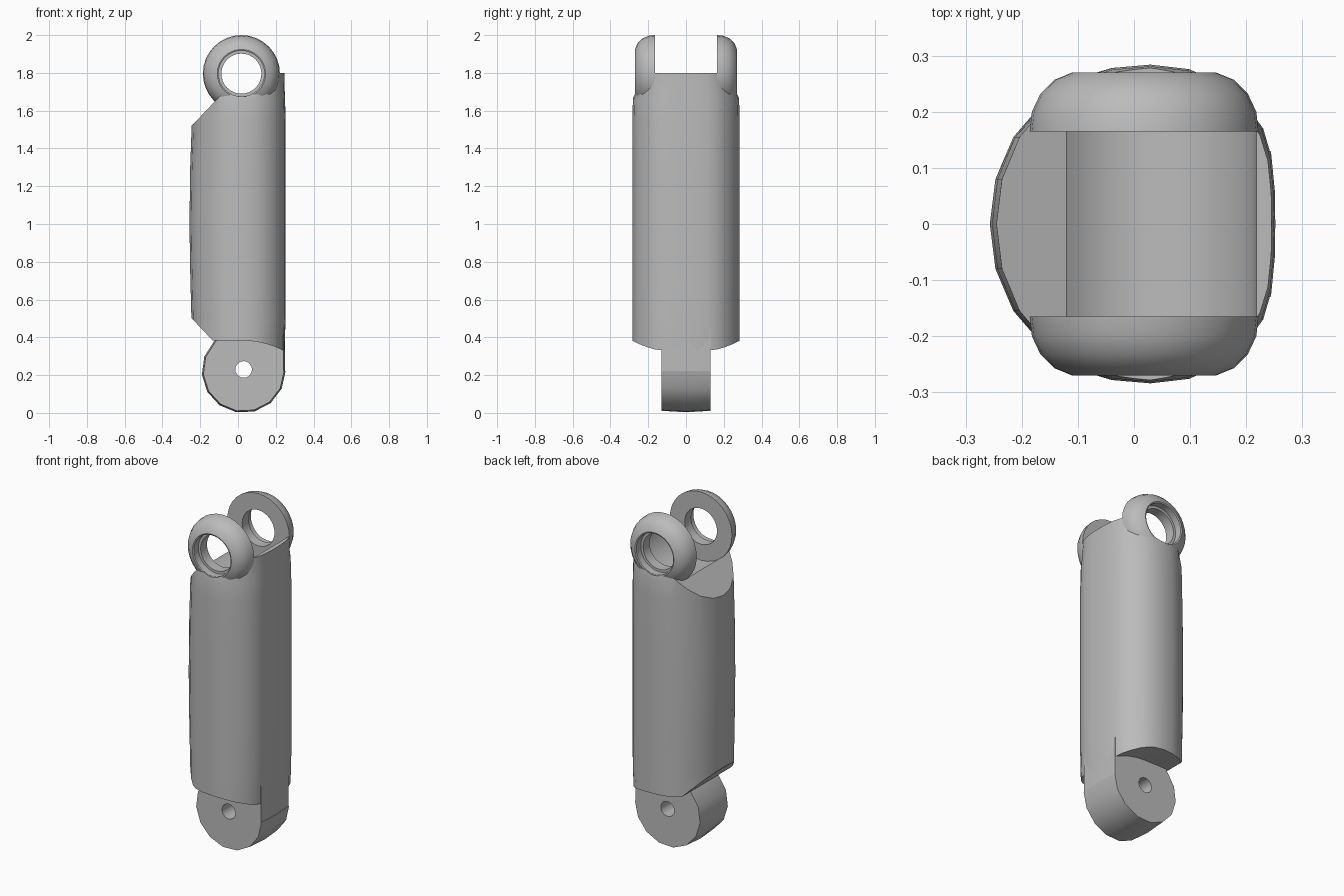
import bpy, bmesh, math
from mathutils import Vector

cube = bpy.data.objects.get("Cube")
if cube:
    bpy.data.objects.remove(cube, do_unlink=True)

grey = bpy.data.materials.new("plain grey")
grey.use_nodes = True
GREY = (0.5, 0.5, 0.5, 1)
grey.diffuse_color = GREY
grey.node_tree.nodes["Principled BSDF"].inputs["Base Color"].default_value = GREY


def finish(bm, name):
    """Turn a bmesh into a named object with clean normals."""
    bmesh.ops.remove_doubles(bm, verts=bm.verts, dist=0.0001)
    bmesh.ops.dissolve_degenerate(bm, edges=bm.edges, dist=0.0001)
    bmesh.ops.recalc_face_normals(bm, faces=bm.faces)
    mesh = bpy.data.meshes.new(name)
    bm.to_mesh(mesh)
    bm.free()
    mesh.materials.append(grey)
    obj = bpy.data.objects.new(name, mesh)
    bpy.context.collection.objects.link(obj)
    return obj


def activate(obj):
    bpy.ops.object.select_all(action='DESELECT')
    obj.select_set(True)
    bpy.context.view_layer.objects.active = obj


def smooth(obj, degrees=32):
    activate(obj)
    bpy.ops.object.shade_smooth_by_angle(angle=math.radians(degrees))


def cut(obj, cutter):
    """Subtract a cutter and discard it."""
    cutter.hide_render = True
    mod = obj.modifiers.new("cut", 'BOOLEAN')
    mod.operation = 'DIFFERENCE'
    mod.solver = 'EXACT'
    mod.object = cutter
    activate(obj)
    bpy.ops.object.modifier_apply(modifier=mod.name)
    bpy.data.objects.remove(cutter, do_unlink=True)


def bridge(bm, rings):
    for a, b in zip(rings, rings[1:]):
        for i in range(len(a)):
            j = (i + 1) % len(a)
            bm.faces.new((a[i], a[j], b[j], b[i]))


def revolve(name, profile, centre, sides):
    """Revolve a closed (radius, y) profile about an axis along y."""
    bm = bmesh.new()
    rings = []
    for k in range(sides):
        t = math.tau * k / sides
        rings.append([bm.verts.new((centre[0] + r * math.cos(t), y,
                                    centre[1] + r * math.sin(t))) for r, y in profile])
    bridge(bm, rings + rings[:1])
    return finish(bm, name)


UPPER = (0.018, 1.796)
LOWER = (0.03, 0.222)
SIDES = 32

# Main body: half of the cross-section, mirrored in y
half = [(-0.257, 0), (-0.247, 0.08), (-0.215, 0.155), (-0.165, 0.213), (-0.1, 0.26),
        (-0.04, 0.278), (0.03, 0.284), (0.1, 0.276), (0.16, 0.25), (0.205, 0.21),
        (0.235, 0.17), (0.25, 0.12), (0.256, 0.06), (0.257, 0)]
section = half + [(x, -y) for x, y in half[-2:0:-1]]


def bottom_z(x):
    return 0.383 - 0.055 * max(0, (x - 0.03) / 0.225) ** 2


bm = bmesh.new()
rings = [[bm.verts.new((x * 0.96, y, bottom_z(x))) for x, y in section]]
for z, left, right, depth in [(0.5, 0.96, 0.98, 1), (0.75, 0.985, 0.98, 1), (1, 1, 0.98, 1),
                              (1.3, 0.985, 0.98, 1), (1.55, 0.95, 0.98, 1),
                              (1.66, 0.94, 0.97, 0.99), (1.72, 0.94, 0.96, 0.945),
                              (1.8, 0.94, 0.955, 0.935)]:
    rings.append([bm.verts.new((x * (left if x < 0 else right), y * depth, z))
                  for x, y in section])
bridge(bm, rings)

# Caps made of strips running front to back
for ring in (rings[0], rings[-1]):
    n = len(ring)
    for i in range(len(half) - 1):
        corners = [ring[i], ring[i + 1], ring[(n - i - 1) % n], ring[(n - i) % n]]
        bm.faces.new(list(dict.fromkeys(corners)))

# Sloped ends on the rounded side
for point, normal in [((-0.245, 0, 1.52), (-1, 0, 0.95)), ((-0.245, 0, 0.5), (-1, 0, -0.95))]:
    result = bmesh.ops.bisect_plane(bm, geom=bm.verts[:] + bm.edges[:] + bm.faces[:],
                                    plane_co=Vector(point), plane_no=Vector(normal),
                                    clear_outer=True)
    rim = [e for e in result["geom_cut"] if isinstance(e, bmesh.types.BMEdge)]
    bmesh.ops.holes_fill(bm, edges=rim, sides=0)
body = finish(bm, "main_body")

# Curved slot between the upper lugs, with stepped pin holes either side
side = [(0.201, 0.165), (0.107, 0.165), (0.107, 0.225), (0.122, 0.225), (0.122, 0.4), (0, 0.4)]
cut(body, revolve("slot_cutter", [(r, -y) for r, y in side[::-1]] + side, UPPER, SIDES))
smooth(body)

# Pair of upper lugs with rounded outer rims and stepped holes
lug = [(0.106, 0.165), (0.204, 0.165), (0.2, 0.2), (0.185, 0.232), (0.16, 0.257),
       (0.128, 0.27), (0.121, 0.267), (0.121, 0.225), (0.106, 0.225)]
for name, s in (("front_upper_lug", -1), ("back_upper_lug", 1)):
    smooth(revolve(name, [(r, s * y) for r, y in lug], UPPER, SIDES), 35)

# Lower lug: rounded below, straight up on the flat side, slightly crowned
outline = [(0.222 * math.cos(a), 0.222 * math.sin(a))
           for a in (math.radians(d) for d in range(135, 361, 25))]
outline += [(0.219, 0), (0.219, 0.24), (-0.1, 0.24)]
bm = bmesh.new()
rings = [[bm.verts.new((LOWER[0] + x * k, y, LOWER[1] + z * k)) for x, z in outline]
         for y, k in ((-0.13, 0.965), (0, 1), (0.13, 0.965))]
bridge(bm, rings)
bm.faces.new(rings[0])
bm.faces.new(rings[-1])
lower_lug = finish(bm, "lower_lug")

# Small pin hole through the lower lug
cut(lower_lug, revolve("pin_cutter", [(0, -0.3), (0.044, -0.3), (0.044, 0.3), (0, 0.3)],
                       (0.03, 0.23), 20))
smooth(lower_lug, 30)
